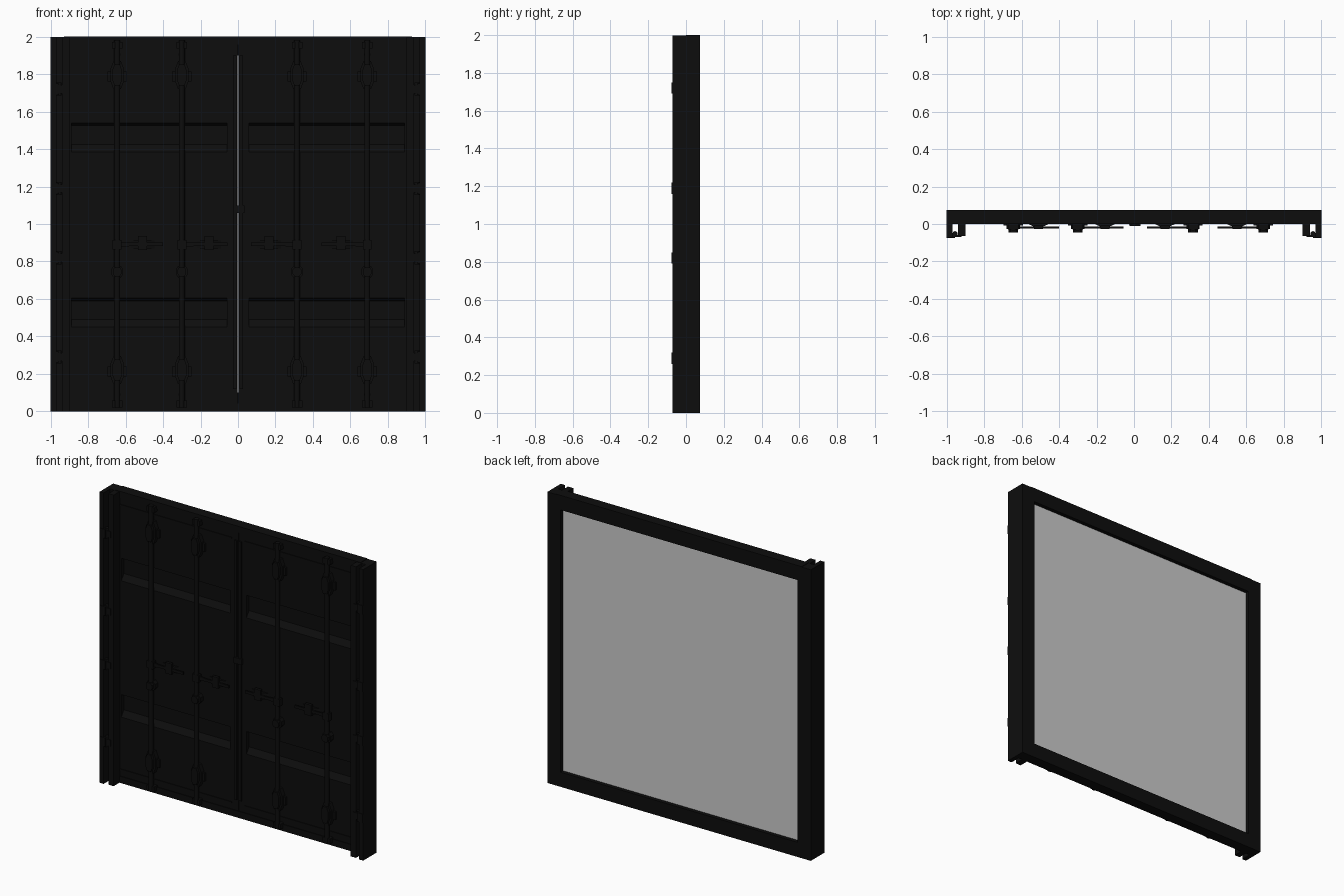
import bpy, bmesh, math
from mathutils import Vector

if "Cube" in bpy.data.objects:
    bpy.data.objects.remove(bpy.data.objects["Cube"])

dark = bpy.data.materials.new("dark_paint")
dark.diffuse_color = (0.004, 0.004, 0.004, 1)
dark.use_nodes = True
dark.node_tree.nodes["Principled BSDF"].inputs["Base Color"].default_value = dark.diffuse_color


def finish(name, bm, mat=dark):
    bmesh.ops.recalc_face_normals(bm, faces=bm.faces)
    me = bpy.data.meshes.new(name)
    bm.to_mesh(me)
    bm.free()
    ob = bpy.data.objects.new(name, me)
    bpy.context.collection.objects.link(ob)
    if mat:
        me.materials.append(mat)
    return ob


def prism(name, pts, axis, a, b, mat=dark):
    """Extrude a 2D profile along an axis ('x': pts=yz, 'y': pts=xz, 'z': pts=xy)."""
    def place(p, t):
        return {'x': (t, p[0], p[1]), 'y': (p[0], t, p[1]), 'z': (p[0], p[1], t)}[axis]
    bm = bmesh.new()
    lo = [bm.verts.new(place(p, a)) for p in pts]
    hi = [bm.verts.new(place(p, b)) for p in pts]
    bm.faces.new(lo)
    bm.faces.new(hi[::-1])
    n = len(pts)
    for i in range(n):
        j = (i + 1) % n
        bm.faces.new((lo[i], hi[i], hi[j], lo[j]))
    return finish(name, bm, mat)


def box(name, x0, x1, y0, y1, z0, z1, mat=dark):
    return prism(name, [(x0, y0), (x1, y0), (x1, y1), (x0, y1)], 'z', z0, z1, mat)


def rod(name, x, y, z0, z1, r, sides=12):
    pts = [(x + r * math.cos(2 * math.pi * i / sides),
            y + r * math.sin(2 * math.pi * i / sides)) for i in range(sides)]
    ob = prism(name, pts, 'z', z0, z1)
    for p in ob.data.polygons:
        p.use_smooth = len(p.vertices) == 4
    return ob


# Top and bottom beams of the frame
box("top_beam", -0.93, 0.93, 0.0, 0.075, 1.955, 2.0)
box("bottom_beam", -0.93, 0.93, 0.0, 0.075, 0.0, 0.045)
box("top_beam_back", -0.9, 0.9, 0.04, 0.075, 1.9, 1.955)
box("bottom_beam_back", -0.9, 0.9, 0.04, 0.075, 0.045, 0.1)

# Grey inner lining, recessed behind the frame
box("inner_lining", -0.9, 0.9, 0.042, 0.048, 0.05, 1.95, None)

# Corrugated door profile (y, z) with two sloped recesses
front, deep = 0.006, 0.034
door = [(0.042, 0.045), (front, 0.045)]
for top in (0.605, 1.54):
    door += [(front, top - 0.155), (deep, top - 0.115), (deep, top - 0.015), (front, top)]
door += [(front, 1.955), (0.042, 1.955)]

for side, s in (("left", -1), ("right", 1)):
    def sbox(name, x0, x1, *rest):
        return box(f"{side}_{name}", min(s * x0, s * x1), max(s * x0, s * x1), *rest)

    # Corner post: channel open to the front
    post = [(0.9, 0.075), (0.9, -0.063), (0.94, -0.063), (0.94, 0.0),
            (0.97, 0.0), (0.97, -0.071), (1.0, -0.071), (1.0, 0.075)]
    prism(f"{side}_corner_post", [(s * x, y) for x, y in post], 'z', 0, 1.997)

    # Door leaf
    prism(f"{side}_door_panel", door, 'x', s * 0.06, s * 0.89)
    sbox("door_inner_stile", 0.002, 0.06, front, 0.042, 0.045, 1.955)
    sbox("door_outer_stile", 0.89, 0.9, front, 0.042, 0.045, 1.955)
    sbox("top_door_seal", 0.05, 0.9, 0.0, 0.01, 1.9, 1.91)
    sbox("bottom_door_seal", 0.05, 0.9, 0.0, 0.01, 0.085, 0.095)
    sbox("centre_seal", 0.008, 0.027, -0.004, 0.01, 0.12, 1.9)

    # Hinges
    for i, z in enumerate((0.29, 0.82, 1.19, 1.72)):
        sbox(f"hinge_leaf_{i}", 0.92, 1.0, -0.069, -0.058, z - 0.022, z + 0.022)
        sbox(f"hinge_plate_{i}", 0.955, 1.0, -0.076, -0.05, z - 0.03, z + 0.03)
        rod(f"{side}_hinge_pin_{i}", s * 0.955, -0.052, z - 0.035, z + 0.035, 0.014)

# Catch between the doors
box("centre_catch", -0.025, 0.035, -0.012, 0.01, 1.06, 1.1)


def clamp(name, x, z, w, h):
    """Chamfered rod guide made of a base plate and a raised cap."""
    def octo(w, h):
        return [(x - w * .55, z - h), (x + w * .55, z - h), (x + w, z - h * .45),
                (x + w, z + h * .45), (x + w * .55, z + h), (x - w * .55, z + h),
                (x - w, z + h * .45), (x - w, z - h * .45)]
    prism(name + "_base", octo(w, h), 'y', -0.026, front)
    prism(name + "_cap", octo(w * .72, h * .75), 'y', -0.046, -0.026)


# Locking bars; d is the direction in which the handle points
bars = [(-0.645, 1, -0.51), (-0.3, 1, -0.155), (0.315, -1, 0.165), (0.69, -1, 0.55)]
for i, (x, d, hx) in enumerate(bars):
    n = f"lock_bar_{i}"
    rod(n, x, -0.02, 0.02, 1.98, 0.016)
    for k, z in enumerate((0.22, 1.795)):
        clamp(f"{n}_guide_{k}", x, z, 0.036, 0.075)
        box(f"{n}_guide_flange_{k}", x - 0.052, x + 0.052, -0.008, front, z - 0.035, z + 0.02)
    clamp(f"{n}_middle_guide", x, 0.745, 0.032, 0.032)
    # Cam ends
    for k, z in enumerate((0.035, 1.95)):
        box(f"{n}_cam_{k}", x - 0.028, x + 0.028, -0.03, front, z - 0.014, z + 0.022)
    # Handle with hub, lever and tapered mount
    box(f"{n}_handle_hub", x - 0.024, x + 0.024, -0.036, -0.004, 0.865, 0.915)
    lever = [(x, 0.875), (x + d * 0.07, 0.882), (x + d * 0.245, 0.882),
             (x + d * 0.245, 0.9), (x + d * 0.07, 0.9), (x, 0.907)]
    prism(f"{n}_handle_lever", lever, 'y', -0.024, -0.014)
    prism(f"{n}_handle_mount", [(hx - 0.065, front), (hx - 0.02, -0.016),
          (hx + 0.02, -0.016), (hx + 0.065, front)], 'z', 0.868, 0.912)
    box(f"{n}_handle_catch", hx - 0.024, hx + 0.024, -0.028, -0.008, 0.86, 0.935)
